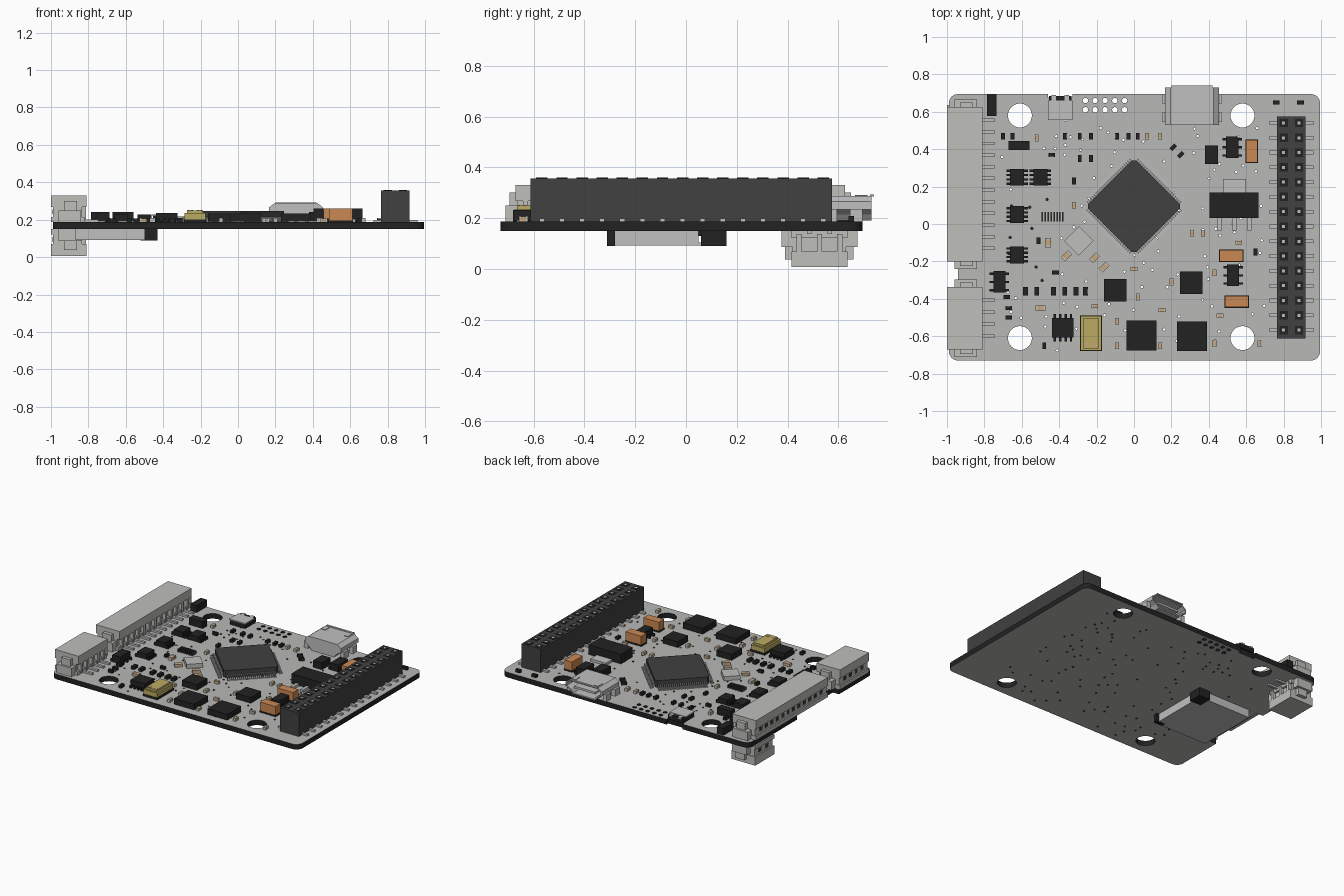
import bpy, bmesh, math, random
from mathutils import Matrix, Vector

cube = bpy.data.objects.get("Cube")
if cube:
    bpy.data.objects.remove(cube)
random.seed(4)
BOTTOM, TOP = .15, .187


def material(name, *rgb):
    mat = bpy.data.materials.new(name)
    mat.use_nodes = True
    mat.diffuse_color = (*rgb, 1)
    mat.node_tree.nodes["Principled BSDF"].inputs["Base Color"].default_value = (*rgb, 1)
    return mat


board_grey = material("board grey", .48, .48, .47)
plastic = material("pale plastic", .52, .53, .5)
metal = material("light metal", .53, .53, .53)
black = material("black", .016, .016, .016)
dark = material("dark grey", .052, .052, .052)
orange = material("orange", .6, .25, .09)
yellow = material("yellow", .5, .41, .12)
tan = material("tan", .56, .38, .2)


def box(bm, x, y, z, w, d, h, turn=0):
    """Box centred on x, y and standing on z."""
    m = (Matrix.Translation((x, y, z + h / 2)) @ Matrix.Rotation(math.radians(turn), 4, 'Z')
         @ Matrix.Diagonal((w, d, h, 1)))
    return bmesh.ops.create_cube(bm, size=1, matrix=m)["verts"]


def span(bm, x0, x1, y0, y1, z0, z1):
    """Box between two corners."""
    return box(bm, (x0 + x1) / 2, (y0 + y1) / 2, z0, x1 - x0, y1 - y0, z1 - z0)


def disc(bm, x, y, z, r, h):
    bmesh.ops.create_cone(bm, cap_ends=True, segments=16, radius1=r, radius2=r, depth=h,
                          matrix=Matrix.Translation((x, y, z + h / 2)))


def finish(name, bm, *mats):
    mesh = bpy.data.meshes.new(name)
    bm.to_mesh(mesh)
    bm.free()
    for mat in mats:
        mesh.materials.append(mat)
    obj = bpy.data.objects.new(name, mesh)
    bpy.context.collection.objects.link(obj)
    return obj


def steps(start, end, count):
    return [start + (end - start) * i / (count - 1) for i in range(count)]


def ring(x, y, r, sides):
    angles = [math.tau * i / sides for i in range(sides)]
    return [(x + r * math.cos(a), y + r * math.sin(a)) for a in angles]


# Circuit board: rounded outline with notches, mounting holes and vias
def corner(x, y, first):
    return [(x + .05 * math.cos(math.radians(first + a)), y + .05 * math.sin(math.radians(first + a)))
            for a in range(0, 91, 15)]


outline = corner(.945, .645, 0)
outline += [(-.33, .695), (-.33, .675), (-.46, .675), (-.46, .695)]
outline += corner(-.94, .645, 90)
outline += [(-.99, .14), (-.94, .14), (-.94, -.34), (-.99, -.34)]
outline += corner(-.94, -.68, 180) + corner(.945, -.68, 270)
mounts = [(x, y) for x in (-.61, .58) for y in (-.61, .58)]
holes = [(x, y, .064, 32) for x, y in mounts]
holes += [(x, y, .015, 10) for x in steps(-.26, -.05, 5) for y in (.61, .66)]
while len(holes) < 130:
    x, y = random.uniform(-.72, .7), random.uniform(-.68, .56)
    if all(math.hypot(x - h[0], y - h[1]) > h[2] + .03 for h in holes):
        holes.append((x, y, .007, 8))

curve = bpy.data.curves.new("board_outline", 'CURVE')
curve.dimensions, curve.fill_mode = '2D', 'BOTH'
curve.extrude = (TOP - BOTTOM) / 2
for loop in [outline] + [ring(*h) for h in holes]:
    spline = curve.splines.new('POLY')
    spline.points.add(len(loop) - 1)
    for point, (x, y) in zip(spline.points, loop):
        point.co = (x, y, 0, 1)
    spline.use_cyclic_u = True
helper = bpy.data.objects.new("board_outline", curve)
bm = bmesh.new()
outline_mesh = bpy.data.meshes.new_from_object(helper)
bm.from_mesh(outline_mesh)
bpy.data.objects.remove(helper)
bmesh.ops.remove_doubles(bm, verts=bm.verts, dist=.00005)
bmesh.ops.recalc_face_normals(bm, faces=bm.faces)
bmesh.ops.translate(bm, verts=bm.verts, vec=(0, 0, (TOP + BOTTOM) / 2))
for f in bm.faces:
    f.smooth = False
    f.material_index = 0 if abs(f.normal.z) > .5 else 1
finish("circuit_board", bm, board_grey, black)

# Pin header with two columns of sockets
body, sockets, pins = bmesh.new(), bmesh.new(), bmesh.new()
span(body, .765, .917, -.612, .575, TOP, .357)
for y in steps(-.567, .54, 15):
    for x, side in ((.8, -1), (.882, 1)):
        box(sockets, x, y, .356, .045, .045, .003)
        box(pins, x, y, .358, .016, .016, .002)
        box(pins, .841 + side * .095, y, TOP, .045, .02, .012)
finish("header_body", body, dark)
finish("header_sockets", sockets, black)
finish("header_pins", pins, metal)

# Main processor, turned by an eighth, with leads on four sides
body, pins = bmesh.new(), bmesh.new()
box(body, 0, .095, .197, .362, .362, .05, 45)
upright = [e for e in body.edges if abs(e.verts[0].co.z - e.verts[1].co.z) > .01]
bmesh.ops.bevel(body, geom=upright, offset=.015, segments=1, affect='EDGES')
for side in range(4):
    turn = Matrix.Rotation(math.radians(45 + 90 * side), 4, 'Z')
    for t in steps(-.16, .16, 25):
        for out, z, length, h in ((.186, .208, .012, .008), (.193, TOP, .006, .029), (.202, TOP, .022, .007)):
            p = turn @ Vector((out, t, 0))
            box(pins, p.x, p.y + .095, z, length, .007, h, 45 + 90 * side)
finish("processor_body", body, dark)
finish("processor_leads", pins, metal)


# Side-entry wire connectors; flip hangs one under the board
def connector(name, y0, y1, count, flip=False):
    shell, pins, slots = bmesh.new(), bmesh.new(), bmesh.new()
    span(shell, -.99, -.835, y0 + .005, y1 - .005, .2, .3)
    span(shell, -1, -.81, y0, y1, .268, .33)
    span(shell, -1, -.82, y0, y1, TOP, .215)
    span(shell, -.96, -.84, y0 - .04, y1 + .04, TOP, .25)
    span(shell, -.93, -.86, y0 - .025, y1 + .025, .25, .3)
    rows = steps(y0 + .07, y1 - .07, count)
    half = (rows[1] - rows[0]) / 2
    for y in rows:
        span(pins, -.84, -.745, y - .009, y + .009, TOP, .2)
        span(slots, -.993, -.989, y - .015, y + .015, .23, .255)
    for y in [rows[0] - half] + [r + half for r in rows]:
        span(shell, -.84, -.812, y - .01, y + .01, .2, .27)
    for part, bm, mat in (("shell", shell, plastic), ("pins", pins, metal), ("slots", slots, dark)):
        if flip:
            for v in bm.verts:
                v.co.z = TOP + BOTTOM - v.co.z
            bmesh.ops.reverse_faces(bm, faces=bm.faces)
        finish(name + "_" + part, bm, mat)


connector("long_connector", -.2, .625, 12)
connector("short_connector", -.67, -.338, 4)
connector("underside_connector", .415, .635, 2, flip=True)

# Micro power and data socket: extruded profile with a recessed mouth
bm = bmesh.new()
half_profile = [(.09, .19), (.11, .215), (.145, .235), (.145, .265), (.115, .288)]
profile = half_profile + [(-x, z) for x, z in reversed(half_profile)]
face = bm.faces.new([bm.verts.new((.31 + x, .53, z)) for x, z in profile])
extruded = bmesh.ops.extrude_face_region(bm, geom=[face])["geom"]
bmesh.ops.translate(bm, verts=[g for g in extruded if isinstance(g, bmesh.types.BMVert)], vec=(0, .2, 0))
bmesh.ops.recalc_face_normals(bm, faces=bm.faces)
mouth = next(f for f in bm.faces if f.normal.y > .9)
bmesh.ops.inset_region(bm, faces=[mouth], thickness=.01)
inner = bmesh.ops.extrude_face_region(bm, geom=[mouth])["geom"]
bmesh.ops.delete(bm, geom=[mouth], context='FACES_ONLY')
bmesh.ops.translate(bm, verts=[g for g in inner if isinstance(g, bmesh.types.BMVert)], vec=(0, -.12, 0))
for f in [g for g in inner if isinstance(g, bmesh.types.BMFace)]:
    f.material_index = 1
for side in (-1, 1):
    for y in (.57, .67):
        box(bm, .31 + side * .145, y, TOP, .03, .05, .05)
    box(bm, .31 + side * .09, .69, .286, .03, .05, .006)
span(bm, .2, .42, .725, .74, .285, .293)
box(bm, .31, .66, .23, .17, .12, .015)
finish("usb_socket", bm, metal, black)

# Small debug socket on the rear edge
body, cover = bmesh.new(), bmesh.new()
span(body, -.455, -.335, .56, .685, TOP, .222)
span(cover, -.46, -.33, .555, .66, .222, .228)
for x in (-.43, -.36):
    span(cover, x - .012, x + .012, .66, .69, .215, .226)
finish("debug_socket_body", body, black)
finish("debug_socket_cover", cover, metal)

# Memory card slot under the board
cover, base = bmesh.new(), bmesh.new()
span(cover, -.87, -.5, -.31, .14, .092, .105)
span(cover, -.5, -.45, -.28, .06, .092, .105)
for y in (-.305, .135):
    span(cover, -.87, -.5, y - .005, y + .005, .1, BOTTOM)
span(cover, -.46, -.45, -.28, .05, .1, BOTTOM)
span(base, -.52, -.43, .06, .16, .09, BOTTOM)
span(base, -.5, -.43, -.31, -.28, .09, BOTTOM)
span(base, -.86, -.47, -.29, .13, .13, BOTTOM)
finish("card_slot_cover", cover, metal)
finish("card_slot_base", base, black)


# Small black chips, with leads on the x sides, the y sides or none
def chip(name, x, y, w, d, h=.042, axis="", count=3):
    bm = bmesh.new()
    box(bm, x, y, TOP + .004, w, d, h)
    for side in (-1, 1):
        for t in steps(-.38, .38, count):
            if axis == "x":
                box(bm, x + side * (w / 2 + .008), y + t * d, TOP, .024, .012, .02)
            elif axis == "y":
                box(bm, x + t * w, y + side * (d / 2 + .008), TOP, .012, .024, .02)
    finish(name, bm, black)


for x, y in ((-.625, .25), (-.5, .25), (-.625, .05), (-.625, -.165)):
    chip("driver_chip", x, y, .075, .09, .038, "x", 4)
for x, y in ((-.72, -.31), (.525, .41), (.53, -.275)):
    chip("regulator_chip", x, y, .065, .115, .05, "x")
for x, y in ((-.1, -.355), (.305, -.315)):
    chip("sensor_chip", x, y, .12, .12)
for x, y in ((.04, -.595), (.31, -.6)):
    chip("radio_chip", x, y, .16, .16)
chip("memory_chip", -.38, -.555, .115, .105, .045, "y", 4)
chip("diode", -.615, .42, .11, .05, .05)
chip("inductor", .415, .37, .07, .1, .05)
chip("edge_switch", -.76, .635, .05, .115, .05)
chip("power_regulator", .535, .1, .26, .135, .07)
bm = bmesh.new()
span(bm, .475, .6, .16, .24, TOP, .205)
for x in (.455, .535, .615):
    span(bm, x - .012, x + .012, -.035, .04, TOP, .205)
finish("power_regulator_leads", bm, metal)

# Orange capacitors on dark feet
for x, y, w, d in ((.63, .39, .06, .12), (.52, -.17, .125, .06), (.55, -.415, .125, .06)):
    bm, feet = bmesh.new(), bmesh.new()
    box(bm, x, y, .195, w, d, .065)
    box(feet, x, y, TOP, w + .006, d + .006, .01)
    finish("capacitor", bm, orange)
    finish("capacitor_feet", feet, black)

# Yellow crystal can with two contact marks, and a pale turned oscillator
bm, base, marks = bmesh.new(), bmesh.new(), bmesh.new()
box(bm, -.23, -.585, .2, .11, .185, .035)
box(bm, -.23, -.585, .235, .085, .16, .015)
box(base, -.23, -.585, TOP, .116, .19, .015)
for x in (-.255, -.205):
    disc(marks, x, -.645, .25, .014, .002)
finish("crystal_can", bm, yellow)
finish("crystal_base", base, black)
finish("crystal_marks", marks, tan)
bm = bmesh.new()
box(bm, -.295, -.09, TOP, .11, .11, .03, 45)
finish("oscillator", bm, plastic)
bm = bmesh.new()
for x in steps(-.49, -.38, 8):
    box(bm, x, .038, TOP, .008, .05, .022)
finish("resistor_array", bm, dark)

# Tiny parts: a coloured middle between two metal ends
ends, dark_mid, tan_mid = bmesh.new(), bmesh.new(), bmesh.new()


def tiny(mid, x, y, turn=90, size=.034):
    box(mid, x, y, TOP, size * .7, size * .6, .02, turn)
    out = Matrix.Rotation(math.radians(turn), 4, 'Z') @ Vector((size * .42, 0, 0))
    for side in (-1, 1):
        box(ends if mid is tan_mid else mid, x + side * out.x, y + side * out.y, TOP,
            size * .2, size * .62, .021, turn)


for x in (-.37, -.29, -.23, -.09, -.03, .02, -.7, -.65):
    tiny(dark_mid, x, .47)
for x in (-.58, -.52, -.43, -.37, -.31, -.26):
    tiny(dark_mid, x, -.36, size=.042)
for x, y in ((-.29, .35), (-.23, .35), (-.32, .23), (-.51, -.09), (-.48, -.65), (.65, -.15)):
    tiny(dark_mid, x, y)
for x, y in ((-.44, .37), (-.42, -.26), (-.68, -.39), (-.67, -.45), (-.67, -.5), (.76, .65), (.89, .65)):
    tiny(dark_mid, x, y, 0)
for x, y in ((.21, .41), (.25, .37)):
    tiny(dark_mid, x, y, 45)
for x, y in ((-.52, .46), (.07, .47), (.14, .47), (-.32, .1), (.2, -.31), (.31, -.05), (.37, -.05),
             (.43, -.26), (.02, -.39), (-.09, -.52), (-.09, -.65), (.14, -.65), (.43, -.64), (.67, -.64)):
    tiny(tan_mid, x, y)
for x, y in ((0, -.24), (.56, -.1), (.15, -.46), (.46, -.49), (-.21, -.44)):
    tiny(tan_mid, x, y, 0)
for x, y, turn in ((-.46, -.1, 90), (-.5, -.45, 0), (-.21, -.18, 45), (-.16, -.23, 45), (-.36, -.17, 45)):
    tiny(tan_mid, x, y, turn, .05)
finish("tiny_part_ends", ends, metal)
finish("tiny_black_parts", dark_mid, black)
finish("tiny_tan_parts", tan_mid, tan)
